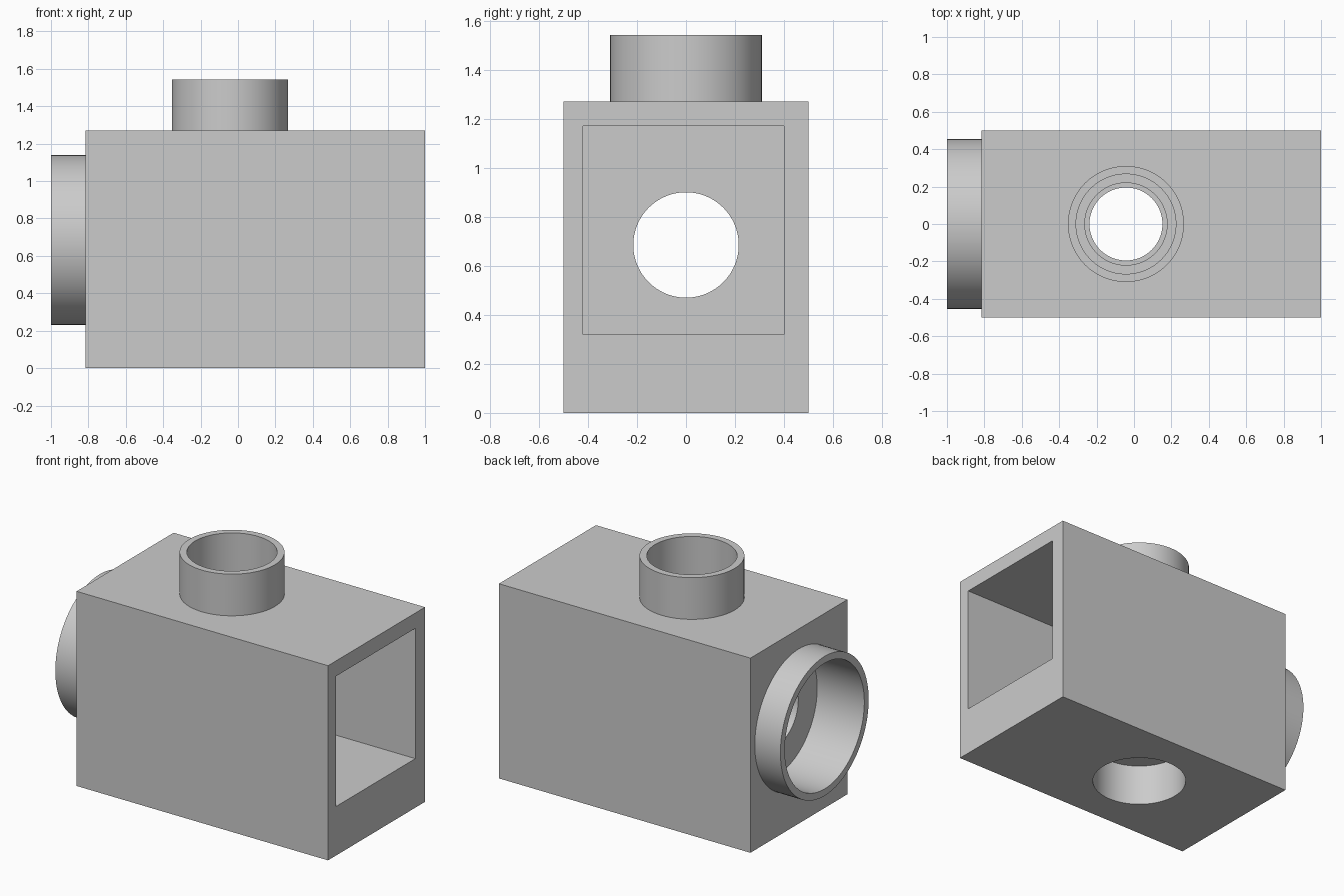
import bpy
from math import pi, radians
from mathutils import Matrix, Vector

default_cube = bpy.data.objects.get("Cube")
if default_cube:
    bpy.data.objects.remove(default_cube, do_unlink=True)

grey = bpy.data.materials.new("plain grey")
grey.use_nodes = True
colour = (0.6, 0.6, 0.6, 1)
grey.diffuse_color = colour
grey.node_tree.nodes["Principled BSDF"].inputs["Base Color"].default_value = colour


def block(name, low, high):
    """Box between two opposite corners."""
    low, high = Vector(low), Vector(high)
    bpy.ops.mesh.primitive_cube_add(size=1)
    obj = bpy.context.object
    obj.name = name
    obj.data.transform(Matrix.Translation((low + high) / 2) @ Matrix.Diagonal((*(high - low), 1)))
    obj.data.materials.append(grey)
    return obj


def rod(name, axis, radius, start, end):
    """Cylinder along the upright or the lengthwise port axis."""
    bpy.ops.mesh.primitive_cylinder_add(vertices=96, radius=radius, depth=end - start)
    obj = bpy.context.object
    obj.name = name
    middle = (start + end) / 2
    if axis == "Z":
        move = Matrix.Translation((PORT_X, 0, middle))
    else:
        move = Matrix.Translation((middle, 0, PORT_Z)) @ Matrix.Rotation(pi / 2, 4, "Y")
    obj.data.transform(move)
    obj.data.materials.append(grey)
    return obj


def combine(target, tool, operation):
    mod = target.modifiers.new(tool.name, "BOOLEAN")
    mod.operation, mod.object, mod.solver = operation, tool, "EXACT"
    bpy.context.view_layer.objects.active = target
    bpy.ops.object.modifier_apply(modifier=mod.name)
    bpy.data.objects.remove(tool, do_unlink=True)


PORT_X, PORT_Z = -0.043, 0.685

# Main housing with its two round collars
housing = block("housing", (-0.815, -0.5, 0), (1, 0.5, 1.27))
combine(housing, rod("top_collar", "Z", 0.31, 1.2, 1.542), "UNION")
combine(housing, rod("end_collar", "X", 0.455, -1, -0.75), "UNION")

# Rectangular chamber, open at one end
combine(housing, block("chamber", (-0.61, -0.42, 0.32), (1.1, 0.4, 1.17)), "DIFFERENCE")

# Stepped bores: a wide socket, then a narrow hole into the chamber
for name, axis, radius, start, end in (
    ("top_socket", "Z", 0.267, 1.22, 1.7),
    ("top_hole", "Z", 0.22, 1.1, 1.3),
    ("bottom_socket", "Z", 0.29, -0.1, 0.275),
    ("bottom_hole", "Z", 0.195, 0.2, 0.4),
    ("end_socket", "X", 0.41, -1.1, -0.66),
    ("end_hole", "X", 0.215, -0.7, -0.5),
):
    combine(housing, rod(name, axis, radius, start, end), "DIFFERENCE")

# Smooth round walls, crisp edges
bpy.ops.object.select_all(action="DESELECT")
housing.select_set(True)
bpy.context.view_layer.objects.active = housing
bpy.ops.object.shade_smooth_by_angle(angle=radians(30))
